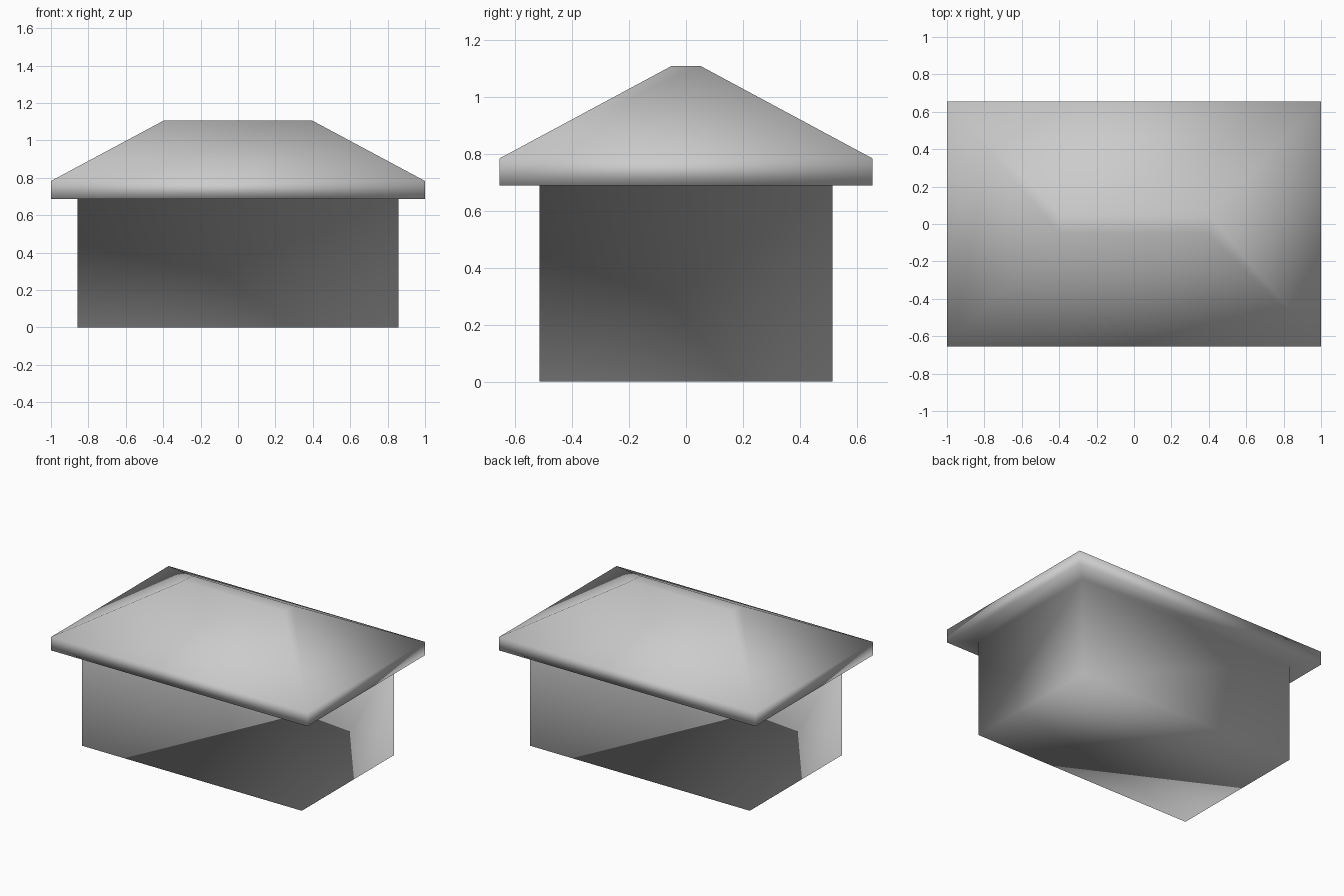
import bpy
import bmesh

cube = bpy.data.objects.get("Cube")
if cube:
    bpy.data.objects.remove(cube, do_unlink=True)

grey = bpy.data.materials.new("light_grey")
grey.use_nodes = True
colour = (0.6, 0.6, 0.6, 1.0)
grey.diffuse_color = colour
grey.node_tree.nodes["Principled BSDF"].inputs["Base Color"].default_value = colour

# Rectangular sections from the ground up: half width, half depth, height
sections = [
    (0.858, 0.514, 0.0),    # wall base
    (0.858, 0.514, 0.688),  # wall top
    (1.0, 0.655, 0.688),    # eaves underside
    (1.0, 0.655, 0.783),    # eaves top
    (0.395, 0.052, 1.107),  # flat ridge
]


def rectangle(bm, w, d, z):
    corners = ((-1, -1), (1, -1), (1, 1), (-1, 1))
    return [bm.verts.new((sx * w, sy * d, z)) for sx, sy in corners]


# One continuous shell: walls, soffit, eaves and hipped roof
bm = bmesh.new()
rings = [rectangle(bm, *s) for s in sections]
for low, high in zip(rings, rings[1:]):
    for i in range(4):
        j = (i + 1) % 4
        bm.faces.new((low[i], low[j], high[j], high[i]))
bm.faces.new(rings[0][::-1])
bm.faces.new(rings[-1])
bmesh.ops.recalc_face_normals(bm, faces=bm.faces)

# Soft shading across every edge
for face in bm.faces:
    face.smooth = True

mesh = bpy.data.meshes.new("hip_roofed_house")
bm.to_mesh(mesh)
bm.free()
mesh.materials.append(grey)
house = bpy.data.objects.new("hip_roofed_house", mesh)
bpy.context.collection.objects.link(house)
